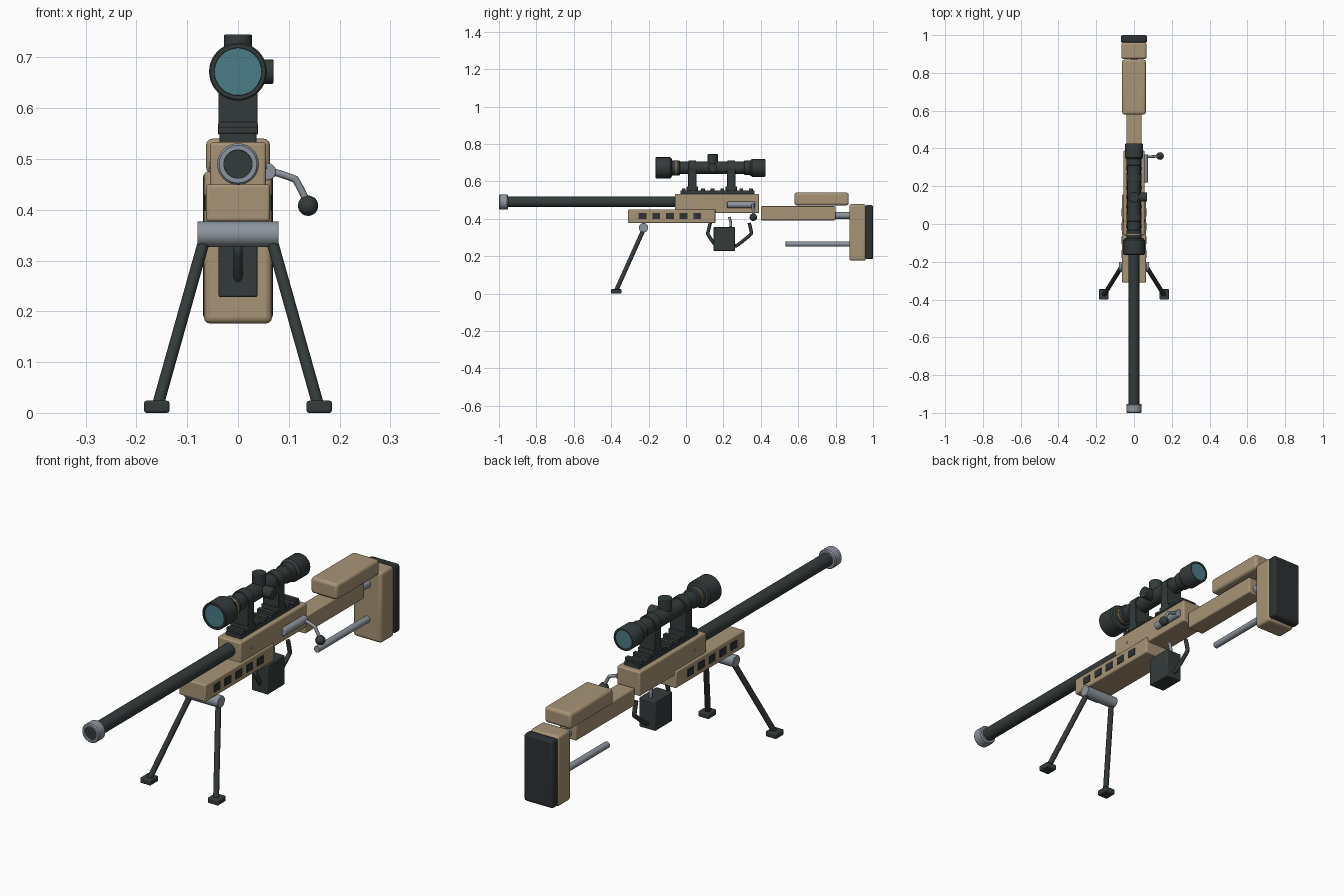
import bpy, bmesh, math
from mathutils import Vector

old = bpy.data.objects.get("Cube")
if old:
    bpy.data.objects.remove(old, do_unlink=True)


def material(name, rgb, rough=0.6):
    m = bpy.data.materials.new(name)
    m.use_nodes = True
    m.diffuse_color = (*rgb, 1)
    node = m.node_tree.nodes["Principled BSDF"]
    node.inputs["Base Color"].default_value = (*rgb, 1)
    node.inputs["Roughness"].default_value = rough
    return m


TAN = material("tan", (0.39, 0.295, 0.18))
DARK = material("dark metal", (0.034, 0.043, 0.043))
RUBBER = material("black rubber", (0.026, 0.03, 0.032))
STEEL = material("steel", (0.27, 0.30, 0.34))
GLASS = material("teal glass", (0.07, 0.2, 0.24))
BRASS = material("brass", (0.4, 0.28, 0.1))


def finish(name, bm, mat, bevel=0.0):
    bmesh.ops.recalc_face_normals(bm, faces=bm.faces)
    mesh = bpy.data.meshes.new(name)
    bm.to_mesh(mesh)
    bm.free()
    mesh.materials.append(mat)
    ob = bpy.data.objects.new(name, mesh)
    bpy.context.collection.objects.link(ob)
    if bevel:
        mod = ob.modifiers.new("soft edges", "BEVEL")
        mod.width, mod.segments = bevel, 3
        mod.limit_method = "ANGLE"
    smooth(ob)
    return ob


def smooth(ob):
    bpy.ops.object.select_all(action="DESELECT")
    ob.select_set(True)
    bpy.context.view_layer.objects.active = ob
    bpy.ops.object.shade_smooth_by_angle(angle=math.radians(35))


def box(name, x, y, z, mat, bevel=0.006):
    """Box from (low, high) ranges on each axis."""
    bm = bmesh.new()
    bmesh.ops.create_cube(bm, size=1)
    for v in bm.verts:
        v.co = [(a + b) / 2 + c * (b - a) for c, (a, b) in zip(v.co, (x, y, z))]
    return finish(name, bm, mat, bevel)


def cyl(name, p, q, r, mat, bevel=0.0):
    """Capped cylinder from point p to point q."""
    p, q = Vector(p), Vector(q)
    bm = bmesh.new()
    bmesh.ops.create_cone(bm, cap_ends=True, segments=32, radius1=r, radius2=r, depth=(q - p).length)
    rot = (q - p).to_track_quat("Z", "Y")
    for v in bm.verts:
        v.co = rot @ v.co + (p + q) / 2
    return finish(name, bm, mat, bevel)


def lathe(name, profile, z, mat):
    """Spin (y, radius) points about the lengthwise axis at height z."""
    bm = bmesh.new()
    vs = [bm.verts.new((r, y, z)) for y, r in profile]
    edges = [bm.edges.new(pair) for pair in zip(vs, vs[1:])]
    bmesh.ops.spin(bm, geom=vs + edges, cent=(0, 0, z), axis=(0, 1, 0),
                   angle=math.tau, steps=40)
    bmesh.ops.remove_doubles(bm, verts=bm.verts, dist=1e-5)
    return finish(name, bm, mat)


def rod(name, points, r, mat):
    """Bent round rod through the points."""
    cu = bpy.data.curves.new(name, "CURVE")
    cu.dimensions = "3D"
    cu.bevel_depth, cu.bevel_resolution, cu.use_fill_caps = r, 4, True
    cu.resolution_u = 6
    sp = cu.splines.new("BEZIER")
    sp.bezier_points.add(len(points) - 1)
    for i, (bp, co) in enumerate(zip(sp.bezier_points, points)):
        a, b = Vector(points[max(i - 1, 0)]), Vector(points[min(i + 1, len(points) - 1)])
        co = Vector(co)
        bp.co = co
        # short handles give straight runs with tight bends
        bp.handle_left = co + (a - co) * 0.12 + (a - b) * 0.03
        bp.handle_right = co + (b - co) * 0.12 + (b - a) * 0.03
    tmp = bpy.data.objects.new(name + "_path", cu)
    bpy.context.collection.objects.link(tmp)
    dg = bpy.context.evaluated_depsgraph_get()
    mesh = bpy.data.meshes.new_from_object(tmp.evaluated_get(dg))
    bpy.data.objects.remove(tmp, do_unlink=True)
    mesh.materials.clear()
    mesh.materials.append(mat)
    ob = bpy.data.objects.new(name, mesh)
    bpy.context.collection.objects.link(ob)
    smooth(ob)
    return ob


# Barrel and muzzle
BORE = 0.49
cyl("barrel", (0, -0.992, BORE), (0, -0.05, BORE), 0.028, DARK)
lathe("muzzle_ring", [(-0.985, 0.027), (-1.0, 0.028), (-1.0, 0.037), (-0.995, 0.041),
                      (-0.957, 0.041), (-0.952, 0.037), (-0.952, 0.027)], BORE, STEEL)

# Receiver and forend
box("receiver", (-0.055, 0.055), (-0.06, 0.39), (0.43, 0.533), TAN)
box("forend", (-0.063, 0.063), (-0.31, 0.157), (0.377, 0.45), TAN)
for side, s in (("left", 1), ("right", -1)):
    for i in range(5):
        y = -0.232 + 0.073 * i
        box(f"{side}_vent_{i + 1}", sorted((s * 0.06, s * 0.066)),
            (y - 0.021, y + 0.021), (0.398, 0.43), RUBBER, 0)
    cyl(f"{side}_receiver_pin", (s * 0.05, 0.017, 0.487), (s * 0.057, 0.017, 0.487), 0.007, STEEL)

# Stock
box("stock_beam", (-0.04, 0.04), (0.4, 0.8), (0.392, 0.467), TAN)
box("cheek_rest", (-0.063, 0.063), (0.58, 0.87), (0.472, 0.54), TAN, 0.012)
cyl("stock_tube", (0, 0.78, 0.418), (0, 0.89, 0.418), 0.018, STEEL)
cyl("lower_rod", (0, 0.533, 0.265), (0, 0.89, 0.265), 0.014, STEEL, 0.002)
box("butt", (-0.067, 0.067), (0.873, 0.962), (0.176, 0.478), TAN, 0.012)
box("butt_pad", (-0.069, 0.069), (0.96, 1.0), (0.184, 0.473), RUBBER, 0.01)

# Scope rail with cross teeth
box("rail", (-0.036, 0.036), (-0.03, 0.366), (0.53, 0.551), DARK, 0.002)
for i in range(8):
    y = -0.012 + 0.0513 * i
    box(f"rail_tooth_{i + 1}", (-0.039, 0.039), (y - 0.01, y + 0.01), (0.548, 0.563), DARK, 0.002)

# Scope
AXIS = 0.672
lathe("scope_body", [(-0.155, 0.046), (-0.163, 0.047), (-0.163, 0.054), (-0.16, 0.057),
                     (-0.085, 0.057), (-0.078, 0.052), (-0.074, 0.04), (-0.035, 0.04),
                     (-0.032, 0.034), (0.31, 0.034), (0.313, 0.039), (0.343, 0.039),
                     (0.348, 0.044), (0.353, 0.048), (0.42, 0.048), (0.425, 0.045),
                     (0.425, 0.039), (0.417, 0.038)], AXIS, DARK)
cyl("front_lens", (0, -0.158, AXIS), (0, -0.15, AXIS), 0.047, GLASS)
cyl("rear_lens", (0, 0.412, AXIS), (0, 0.421, AXIS), 0.039, GLASS)
cyl("scope_band", (0, -0.057, AXIS), (0, -0.052, AXIS), 0.0412, BRASS)
for name, y in (("front", 0.034), ("rear", 0.242)):
    box(name + "_mount_base", (-0.039, 0.039), (y - 0.03, y + 0.03), (0.55, 0.573), DARK, 0.003)
    box(name + "_mount", (-0.038, 0.038), (y - 0.022, y + 0.022), (0.56, 0.66), DARK, 0.003)
    cyl(name + "_mount_ring", (0, y - 0.02, AXIS), (0, y + 0.02, AXIS), 0.04, DARK, 0.002)
cyl("top_turret", (0, 0.142, AXIS), (0, 0.142, 0.745), 0.028, DARK, 0.003)
cyl("side_turret", (0, 0.142, AXIS), (0.07, 0.142, AXIS), 0.024, DARK, 0.003)

# Bolt with knob
cyl("bolt", (0.058, 0.22, 0.475), (0.058, 0.368, 0.475), 0.017, STEEL, 0.003)
rod("bolt_handle", [(0.06, 0.355, 0.478), (0.113, 0.358, 0.46), (0.138, 0.36, 0.412)], 0.007, STEEL)
bm = bmesh.new()
bmesh.ops.create_uvsphere(bm, u_segments=24, v_segments=16, radius=0.02)
bmesh.ops.translate(bm, verts=bm.verts, vec=(0.138, 0.36, 0.408))
finish("bolt_knob", bm, DARK)

# Magazine, trigger and guard
box("magazine", (-0.038, 0.038), (0.147, 0.262), (0.228, 0.355), DARK, 0.004)
rod("trigger", [(0, 0.232, 0.41), (0, 0.24, 0.375), (0, 0.236, 0.34)], 0.007, STEEL)
rod("trigger_guard", [(0, 0.13, 0.378), (0, 0.116, 0.32), (0, 0.155, 0.262),
                      (0, 0.27, 0.256), (0, 0.35, 0.32), (0, 0.338, 0.378)], 0.009, DARK)

# Bipod
cyl("bipod_hinge", (-0.08, -0.227, 0.352), (0.08, -0.227, 0.352), 0.025, STEEL, 0.002)
for side, s in (("left", 1), ("right", -1)):
    cyl(side + "_bipod_leg", (s * 0.066, -0.227, 0.342), (s * 0.158, -0.374, 0.015), 0.0115, DARK)
    box(side + "_bipod_foot", sorted((s * 0.135, s * 0.185)), (-0.4, -0.345), (0, 0.024), DARK, 0.005)
